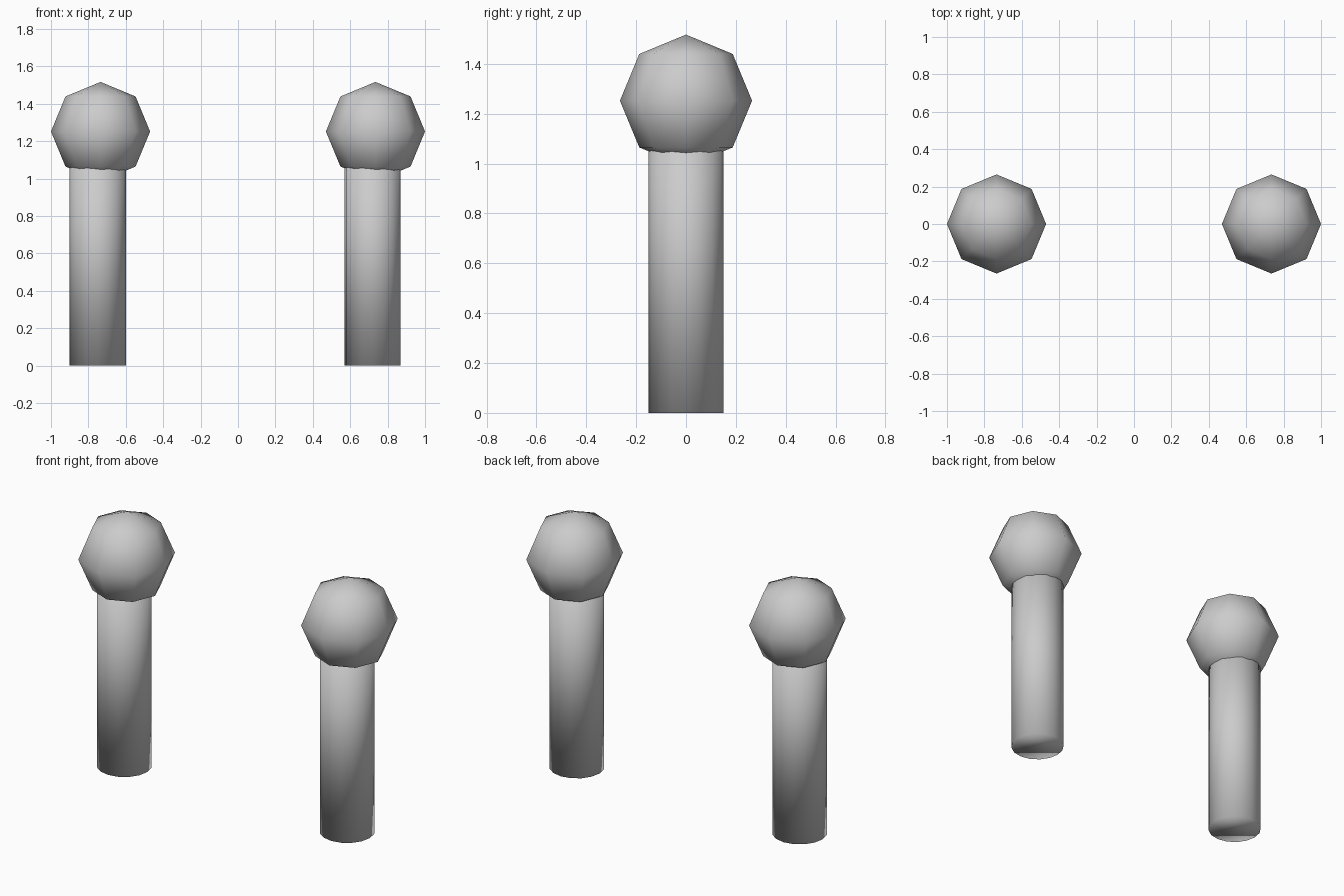
import bpy

if "Cube" in bpy.data.objects:
    bpy.data.objects.remove(bpy.data.objects["Cube"])

BALL_X, BALL_Z, BALL_R = 0.735, 1.252, 0.265
POST_R, POST_H, POST_SHIFT = 0.15, 1.22, -0.015


def smooth(obj, name):
    obj.name = name
    for face in obj.data.polygons:
        face.use_smooth = True


for side, sign in (("left", -1), ("right", 1)):
    # Round post, set slightly off the ball's centre
    bpy.ops.mesh.primitive_cylinder_add(
        vertices=16, radius=POST_R, depth=POST_H,
        location=(sign * BALL_X + POST_SHIFT, 0, POST_H / 2))
    smooth(bpy.context.object, side + "_post")

    # Low-poly ball cap
    bpy.ops.mesh.primitive_uv_sphere_add(
        segments=8, ring_count=4, radius=BALL_R,
        location=(sign * BALL_X, 0, BALL_Z))
    smooth(bpy.context.object, side + "_ball")
